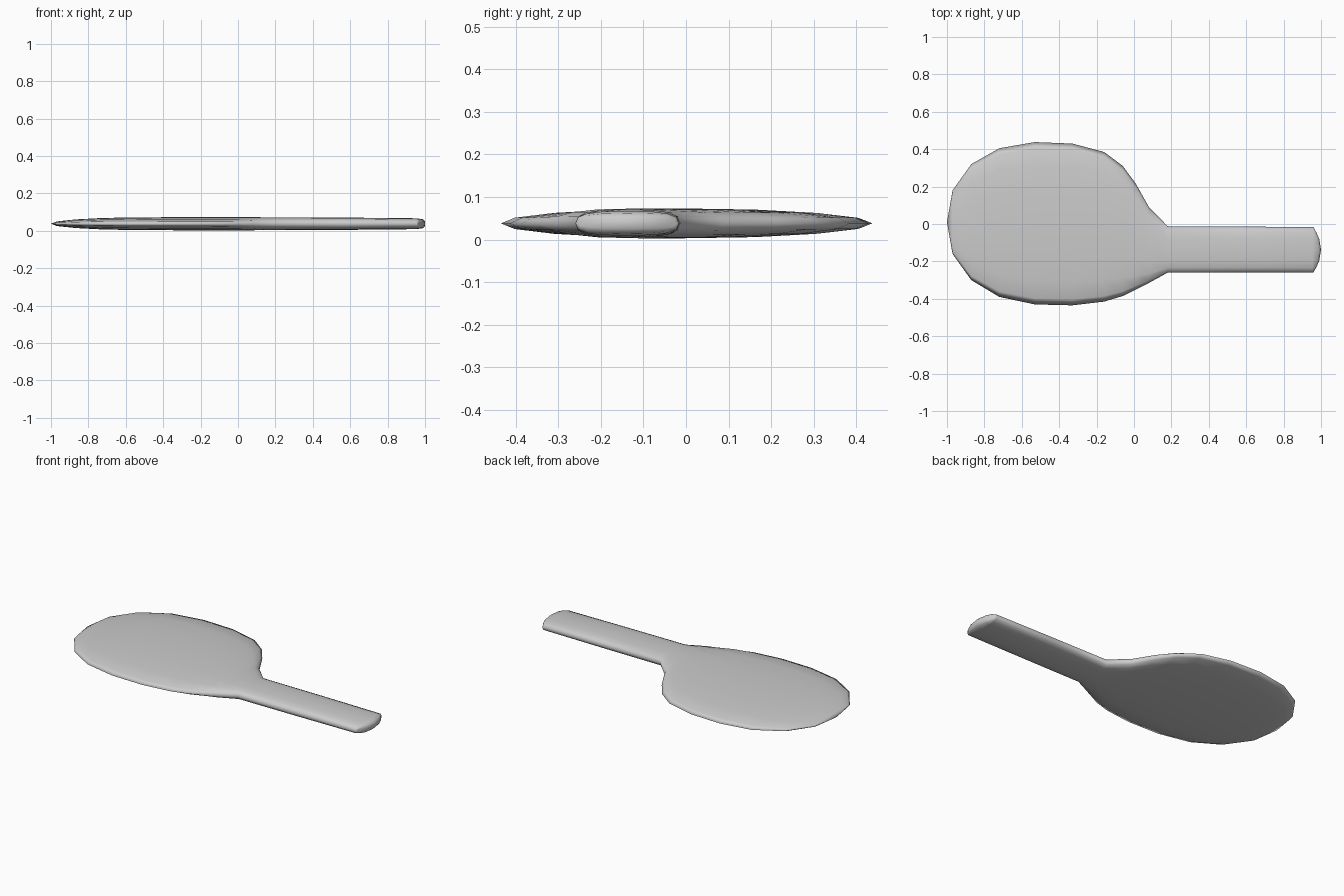
import bpy, bmesh, math

if "Cube" in bpy.data.objects:
    bpy.data.objects.remove(bpy.data.objects["Cube"])

SIDES = 16
MID_Z = 0.039

# Stations along the paddle: x, y min, y max, half thickness, roundness exponent
STATIONS = [
    (-0.97, -0.16, 0.18, 0.012, 2.0),
    (-0.87, -0.30, 0.32, 0.023, 2.0),
    (-0.72, -0.39, 0.405, 0.031, 2.0),
    (-0.53, -0.43, 0.438, 0.034, 2.0),
    (-0.33, -0.435, 0.43, 0.035, 2.0),
    (-0.16, -0.415, 0.385, 0.035, 2.0),
    (-0.06, -0.385, 0.31, 0.035, 2.1),
    (0.01, -0.35, 0.215, 0.035, 2.2),
    (0.08, -0.315, 0.09, 0.035, 2.5),
    (0.18, -0.26, -0.012, 0.034, 2.8),
    (0.57, -0.26, -0.014, 0.033, 2.8),
    (0.955, -0.26, -0.016, 0.029, 2.8),
]


def spow(v, p):
    return math.copysign(abs(v) ** p, v)


def ring(bm, x, y0, y1, h, e, bulge=0.0):
    """Superellipse section; bulge pushes its middle outward along x."""
    verts = []
    for i in range(SIDES):
        a = 2 * math.pi * i / SIDES
        c = spow(math.cos(a), 2 / e)
        s = spow(math.sin(a), 2 / e)
        verts.append(bm.verts.new((x + bulge * (1 - c * c),
                                   (y0 + y1) / 2 + c * (y1 - y0) / 2,
                                   MID_Z + h * s)))
    return verts


bm = bmesh.new()

# Blade and handle loft
rings = [ring(bm, *s) for s in STATIONS]

# Rounded, curved butt of the handle
rings.append(ring(bm, 0.96, -0.258, -0.018, 0.024, 2.8, 0.028))
rings.append(ring(bm, 0.961, -0.255, -0.021, 0.012, 2.8, 0.039))

for r0, r1 in zip(rings, rings[1:]):
    for i in range(SIDES):
        j = (i + 1) % SIDES
        bm.faces.new((r0[i], r0[j], r1[j], r1[i]))

# Blade tip fan, and butt closed with strips between upper and lower edge
tip = bm.verts.new((-1.0, 0.01, MID_Z))
for i in range(SIDES):
    bm.faces.new((tip, rings[0][(i + 1) % SIDES], rings[0][i]))
last, half = rings[-1], SIDES // 2
for i in range(half):
    strip = [last[i], last[i + 1], last[(-i - 1) % SIDES], last[-i % SIDES]]
    bm.faces.new(list(dict.fromkeys(strip)))

bmesh.ops.recalc_face_normals(bm, faces=bm.faces)
# Stand the paddle on the ground
low = min(v.co.z for v in bm.verts)
bmesh.ops.translate(bm, vec=(0, 0, -low + 0.003), verts=bm.verts)

mesh = bpy.data.meshes.new("paddle")
bm.to_mesh(mesh)
bm.free()
paddle = bpy.data.objects.new("paddle", mesh)
bpy.context.collection.objects.link(paddle)
for p in mesh.polygons:
    p.use_smooth = True
